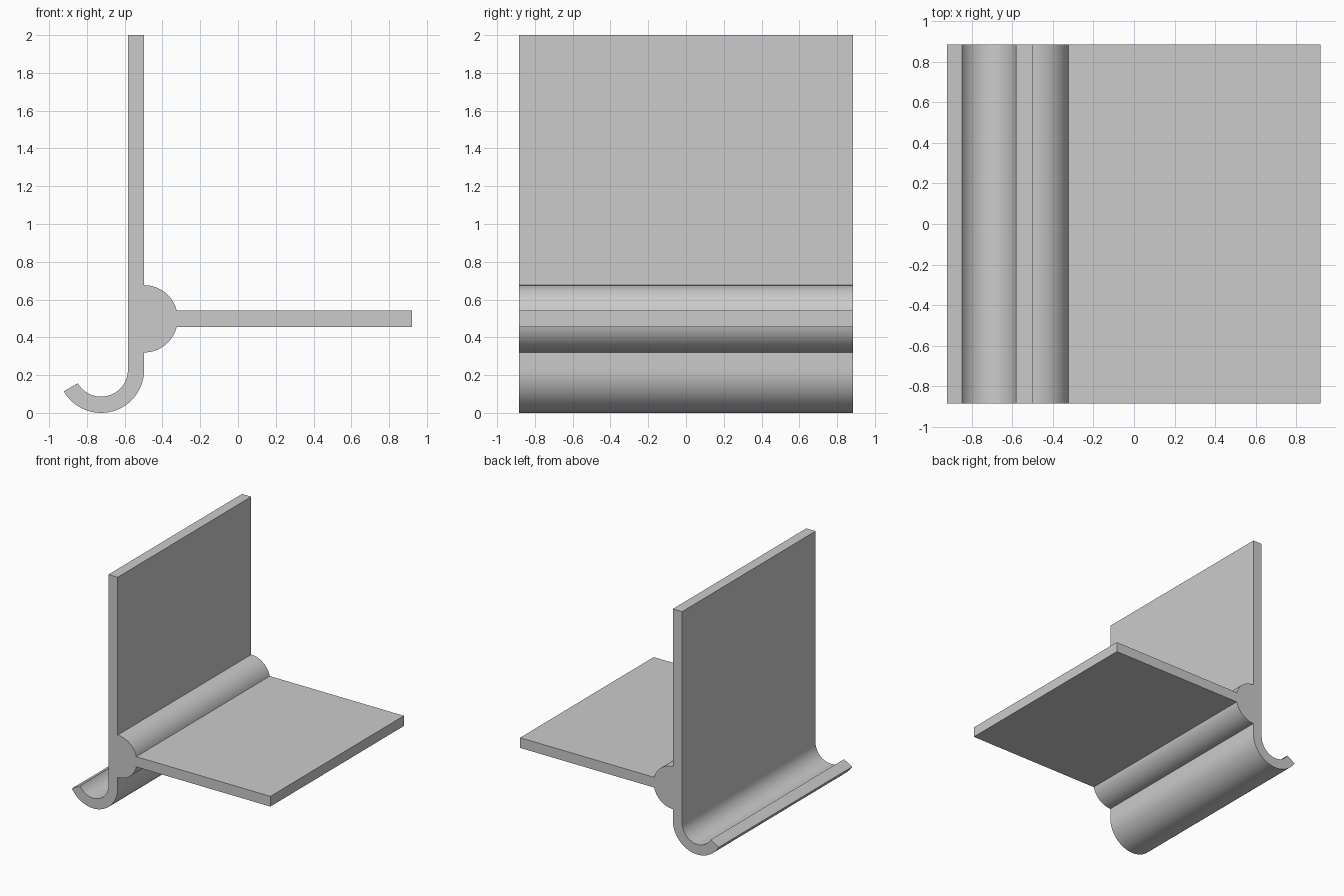
import bpy, bmesh
from math import sin, cos, radians, degrees, asin

if "Cube" in bpy.data.objects:
    bpy.data.objects.remove(bpy.data.objects["Cube"])

DEPTH = 1.77            # length along y
XL, XR = -0.583, -0.497  # upright plate faces
HOOK = (-0.725, 0.228)   # hook centre (x, z)
BEAD = (XR, 0.498)       # half-round bead centre
BEAD_R = 0.178
HALF_T = 0.043           # half plate thickness


def arc(centre, r, a0, a1, n):
    """Points on an arc in the xz plane, angles in degrees."""
    pts = []
    for i in range(n + 1):
        a = radians(a0 + (a1 - a0) * i / n)
        pts.append((centre[0] + r * cos(a), centre[1] + r * sin(a)))
    return pts


# Cross-section outline, starting at the top of the upright
join = degrees(asin(HALF_T / BEAD_R))
outline = [(XR, 2.0), (XL, 2.0)]
outline += arc(HOOK, HOOK[0] * -1 + XL, 0, -150, 32)              # hook inside
outline += arc(HOOK, XR - HOOK[0], -150, 0, 32)                   # hook outside
outline += arc(BEAD, BEAD_R, -90, -join, 16)                      # bead, lower
outline += [(0.92, BEAD[1] - HALF_T), (0.92, BEAD[1] + HALF_T)]   # shelf tip
outline += arc(BEAD, BEAD_R, join, 90, 16)                        # bead, upper

# Extrude the section along y
bm = bmesh.new()
face = bm.faces.new([bm.verts.new((x, -DEPTH / 2, z)) for x, z in outline])
ext = bmesh.ops.extrude_face_region(bm, geom=[face], use_keep_orig=True)
moved = [v for v in ext["geom"] if isinstance(v, bmesh.types.BMVert)]
bmesh.ops.translate(bm, verts=moved, vec=(0, DEPTH, 0))
bmesh.ops.recalc_face_normals(bm, faces=bm.faces[:])

mesh = bpy.data.meshes.new("hooked_profile")
bm.to_mesh(mesh)
bm.free()
obj = bpy.data.objects.new("hooked_profile", mesh)
bpy.context.collection.objects.link(obj)

# Smooth curves, sharp corners
bpy.context.view_layer.objects.active = obj
obj.select_set(True)
bpy.ops.object.shade_smooth_by_angle(angle=radians(30))
